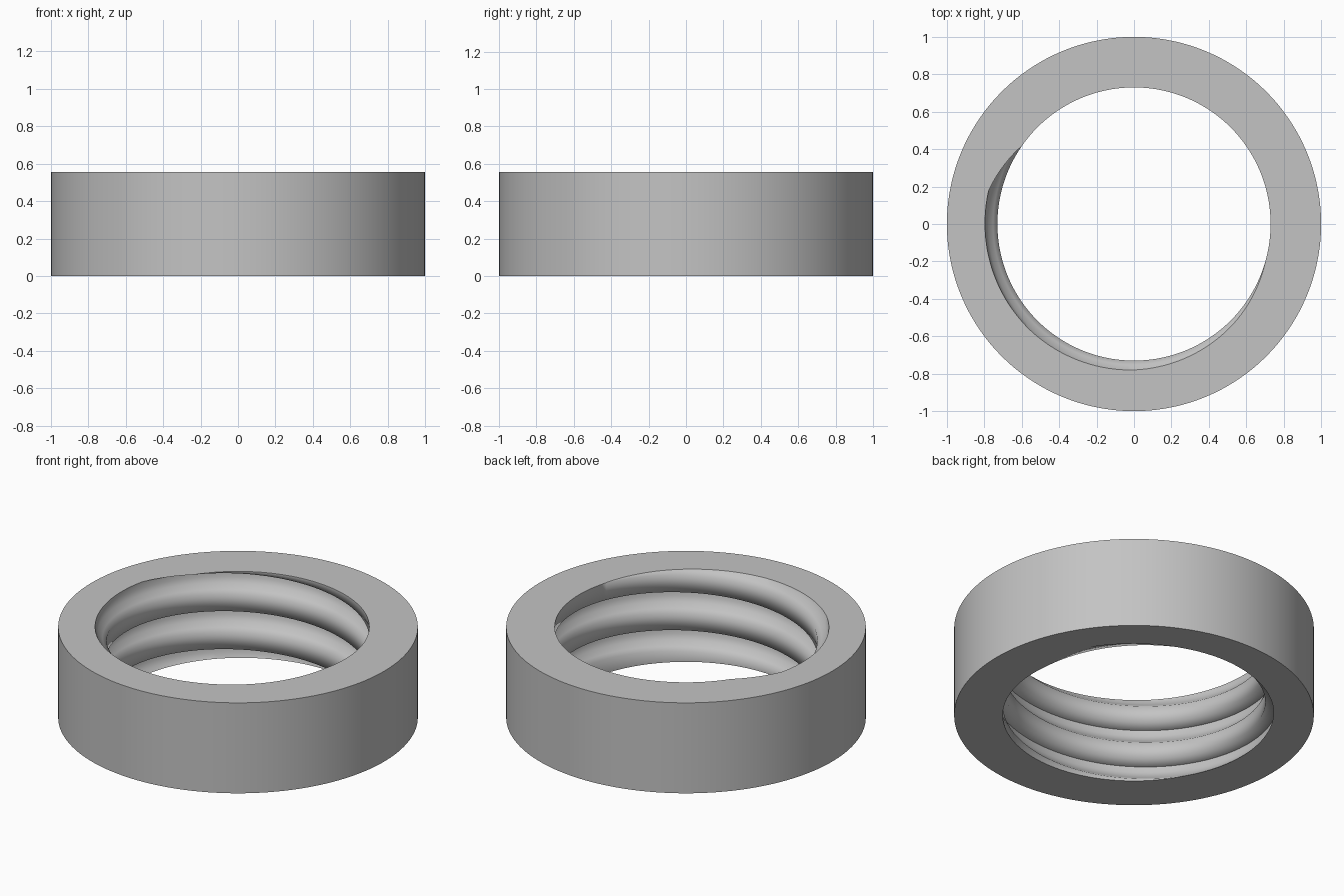
import bpy
import bmesh
from math import cos, sin, tau, radians

cube = bpy.data.objects.get("Cube")
if cube:
    bpy.data.objects.remove(cube)

HEIGHT = 0.555
PITCH = 0.233
SIDES = 144
TURNS = range(-3, 4)
# Thread section, lowest point first: (phase in degrees, radius)
SECTION = [(505, 0.73), (345, 0.73), (315, 0.753), (270, 0.78), (225, 0.794), (167, 0.797)]

bm = bmesh.new()

# Internal right-handed thread, one column of points per side
columns = []
for j in range(SIDES):
    t = tau * j / SIDES
    columns.append([
        bm.verts.new((r * cos(t), r * sin(t),
                      HEIGHT + PITCH * (t / tau - phase / 360 + k)))
        for k in TURNS for phase, r in SECTION])

rows = len(columns[0])
for j in range(SIDES):
    # The last column joins the first one a full turn higher
    shift = len(SECTION) if j == SIDES - 1 else 0
    a, b = columns[j], columns[(j + 1) % SIDES]
    for i in range(rows - 1 - shift):
        bm.faces.new((a[i], a[i + 1], b[i + 1 + shift], b[i + shift]))


def trim(z, direction):
    """Cut away everything beyond a horizontal plane."""
    bmesh.ops.bisect_plane(bm, geom=bm.verts[:] + bm.edges[:] + bm.faces[:], dist=1e-6,
                           plane_co=(0, 0, z), plane_no=(0, 0, direction), clear_outer=True)


trim(HEIGHT, 1)
trim(0, -1)
bmesh.ops.remove_doubles(bm, verts=bm.verts[:], dist=1e-5)

# Outer wall
rings = [[bm.verts.new((cos(tau * j / SIDES), sin(tau * j / SIDES), z)) for j in range(SIDES)]
         for z in (0, HEIGHT)]
for j in range(SIDES):
    n = (j + 1) % SIDES
    bm.faces.new((rings[0][j], rings[0][n], rings[1][n], rings[1][j]))


def on_plane(edge, z):
    return all(abs(v.co.z - z) < 1e-4 for v in edge.verts)


# Flat top and bottom
for z in (0, HEIGHT):
    rim = [e for e in bm.edges if e.is_boundary and on_plane(e, z)]
    bmesh.ops.triangle_fill(bm, edges=rim, use_beauty=True, normal=(0, 0, 1 if z else -1))
bmesh.ops.recalc_face_normals(bm, faces=bm.faces[:])

# Smooth walls, sharp rims and sharp thread root
for f in bm.faces:
    f.smooth = True
for e in bm.edges:
    root = not e.is_convex and e.calc_face_angle(0) > radians(40)
    e.smooth = not (root or on_plane(e, 0) or on_plane(e, HEIGHT))

mesh = bpy.data.meshes.new("threaded_ring")
bm.to_mesh(mesh)
bm.free()
ring = bpy.data.objects.new("threaded_ring", mesh)
bpy.context.collection.objects.link(ring)

# Plain grey finish
grey = bpy.data.materials.new("plain_grey")
grey.use_nodes = True
colour = (0.55, 0.55, 0.55, 1)
grey.diffuse_color = colour
grey.node_tree.nodes["Principled BSDF"].inputs["Base Color"].default_value = colour
mesh.materials.append(grey)
